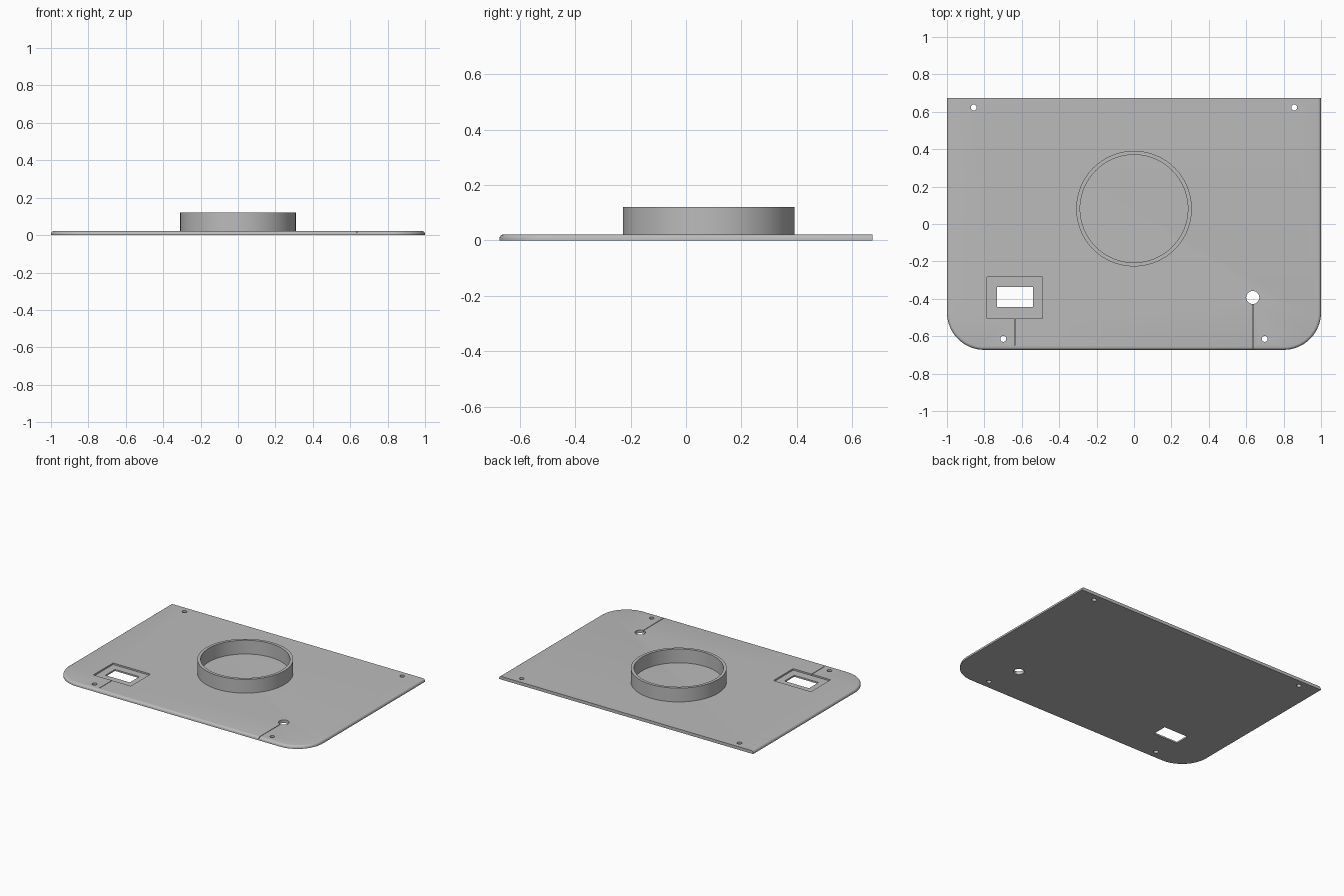
import bpy, bmesh, math

cube = bpy.data.objects.get("Cube")
if cube:
    bpy.data.objects.remove(cube, do_unlink=True)

THICK = 0.022
HALF_Y = 0.673
CORNER = 0.2

grey = bpy.data.materials.new("plain_grey")
grey.use_nodes = True
colour = (0.5, 0.5, 0.5, 1)
grey.diffuse_color = colour
grey.node_tree.nodes["Principled BSDF"].inputs["Base Color"].default_value = colour


def add_object(name, bm):
    bmesh.ops.recalc_face_normals(bm, faces=bm.faces)
    mesh = bpy.data.meshes.new(name)
    bm.to_mesh(mesh)
    bm.free()
    mesh.materials.append(grey)
    obj = bpy.data.objects.new(name, mesh)
    bpy.context.collection.objects.link(obj)
    return obj


def prism(name, outline, z0, z1):
    bm = bmesh.new()
    base = bm.faces.new([bm.verts.new((x, y, z0)) for x, y in outline])
    top = bmesh.ops.extrude_face_region(bm, geom=[base])["geom"]
    for v in top:
        if isinstance(v, bmesh.types.BMVert):
            v.co.z = z1
    return add_object(name, bm)


def circle(cx, cy, r, n):
    return [(cx + r * math.cos(math.tau * i / n), cy + r * math.sin(math.tau * i / n))
            for i in range(n)]


def rect(x0, x1, y0, y1):
    return [(x0, y0), (x1, y0), (x1, y1), (x0, y1)]


def cut(target, outline, z0=-0.05, z1=0.2):
    cutter = prism("cutter", outline, z0, z1)
    mod = target.modifiers.new("cut", "BOOLEAN")
    mod.operation = "DIFFERENCE"
    mod.solver = "EXACT"
    mod.object = cutter
    bpy.context.view_layer.objects.active = target
    bpy.ops.object.modifier_apply(modifier=mod.name)
    bpy.data.objects.remove(cutter, do_unlink=True)


def smooth(obj):
    bpy.ops.object.select_all(action="DESELECT")
    obj.select_set(True)
    bpy.context.view_layer.objects.active = obj
    bpy.ops.object.shade_smooth_by_angle(angle=math.radians(30))


# Base plate: square rear corners, rounded front corners
outline = [(1, HALF_Y), (-1, HALF_Y)]
for side, start in ((-1, 180), (1, 270)):
    for i in range(17):
        a = math.radians(start + 90 * i / 16)
        outline.append((side * (1 - CORNER) + CORNER * math.cos(a),
                        CORNER - HALF_Y + CORNER * math.sin(a)))
plate = prism("base_plate", outline, 0, THICK)

# Rounded upper rim along the sides and front only
bm = bmesh.new()
bm.from_mesh(plate.data)
rim = [e for e in bm.edges
       if all(v.co.z > THICK / 2 for v in e.verts)
       and not all(v.co.y > HALF_Y - 0.01 for v in e.verts)]
bmesh.ops.bevel(bm, geom=rim, offset=0.016, segments=4, profile=0.5, affect="EDGES")
bm.to_mesh(plate.data)
bm.free()

# Recessed window with its cable groove
cut(plate, rect(-0.785, -0.49, -0.505, -0.283), THICK - 0.011)
cut(plate, rect(-0.732, -0.54, -0.445, -0.337))
cut(plate, rect(-0.639, -0.635, -0.65, -0.5), THICK - 0.011)

# Round cable hole with a groove out to the front edge
cut(plate, circle(0.635, -0.393, 0.035, 32))
cut(plate, rect(0.633, 0.637, -0.7, -0.42), THICK - 0.011)

# Screw holes
for side in (-1, 1):
    cut(plate, circle(side * 0.857, 0.623, 0.016, 20))
    cut(plate, circle(side * 0.699, -0.614, 0.016, 20))
smooth(plate)

# Raised collar
collar = prism("round_collar", circle(0, 0.082, 0.309, 96), 0.01, 0.12)
cut(collar, circle(0, 0.082, 0.288, 96))
smooth(collar)
